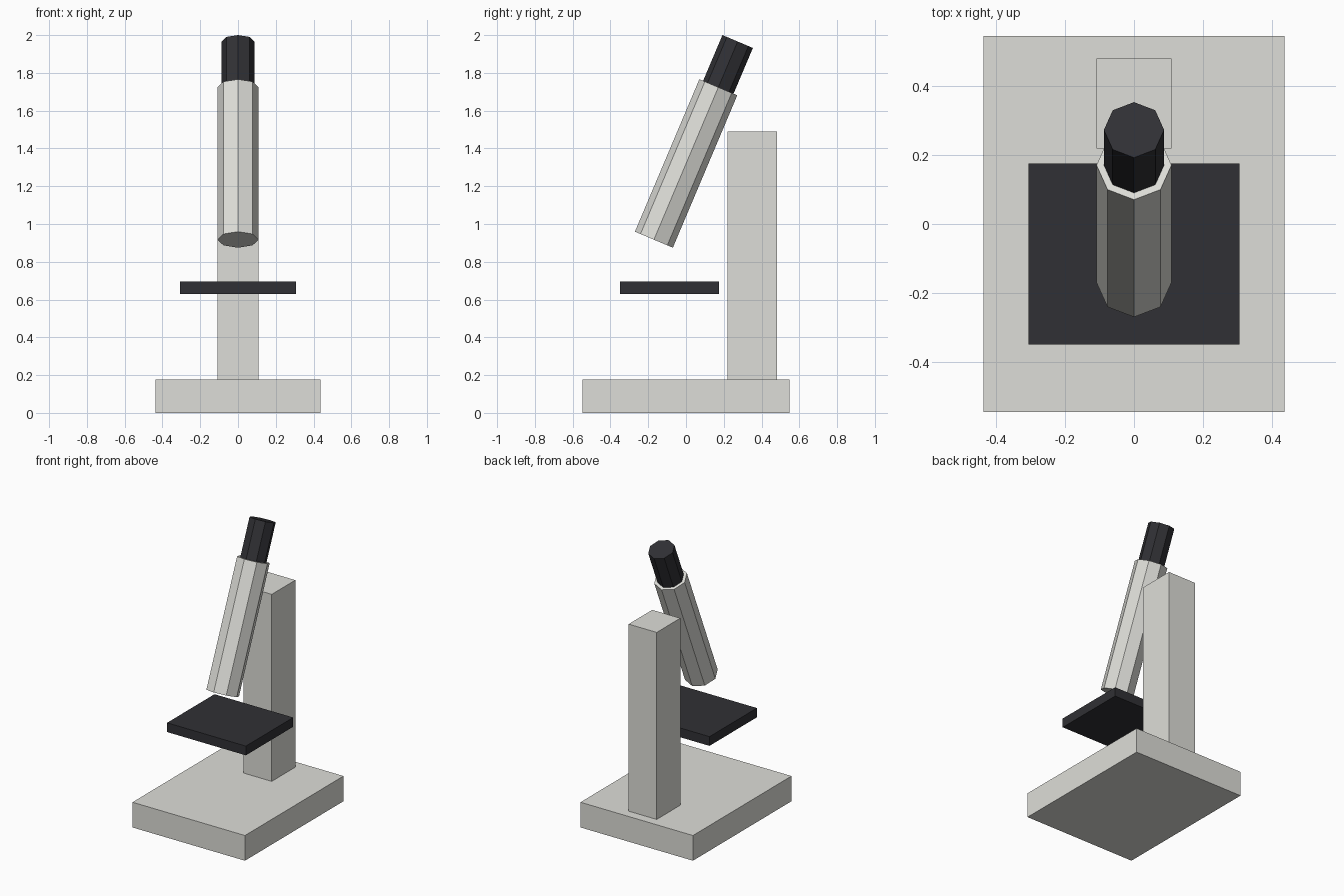
import bpy
from math import sin, cos
from mathutils import Vector

if "Cube" in bpy.data.objects:
    bpy.data.objects.remove(bpy.data.objects["Cube"])


def material(name, rgb):
    mat = bpy.data.materials.new(name)
    mat.diffuse_color = (*rgb, 1)
    mat.use_nodes = True
    mat.node_tree.nodes["Principled BSDF"].inputs["Base Color"].default_value = mat.diffuse_color
    return mat


body = material("pale_body", (0.73, 0.73, 0.69))
dark = material("dark_plastic", (0.03, 0.03, 0.035))


def finish(name, mat):
    obj = bpy.context.object
    obj.name = name
    obj.data.materials.append(mat)
    return obj


def box(name, lo, hi, mat):
    lo, hi = Vector(lo), Vector(hi)
    bpy.ops.mesh.primitive_cube_add(size=1, location=(lo + hi) / 2)
    obj = finish(name, mat)
    obj.scale = hi - lo
    bpy.ops.object.transform_apply(location=False, rotation=False, scale=True)
    return obj


# Tilted optical axis, measured from the lower end of the tube
TILT = 0.4
AXIS = Vector((0, sin(TILT), cos(TILT)))
TUBE_END = Vector((0, -0.17, 0.917))


def barrel(name, radius, start, end, mat):
    bpy.ops.mesh.primitive_cylinder_add(
        vertices=8, radius=radius, depth=end - start,
        location=TUBE_END + AXIS * (start + end) / 2, rotation=(-TILT, 0, 0))
    return finish(name, mat)


# Stand and stage
box("base", (-0.437, -0.547, 0), (0.437, 0.547, 0.177), body)
box("column", (-0.109, 0.219, 0.177), (0.109, 0.481, 1.491), body)
box("stage", (-0.306, -0.35, 0.63), (0.306, 0.176, 0.695), dark)

# Octagonal tube and eyepiece on the same axis
barrel("tube", 0.109, 0, 0.876, body)
barrel("eyepiece", 0.0875, 0.85, 1.139, dark)
